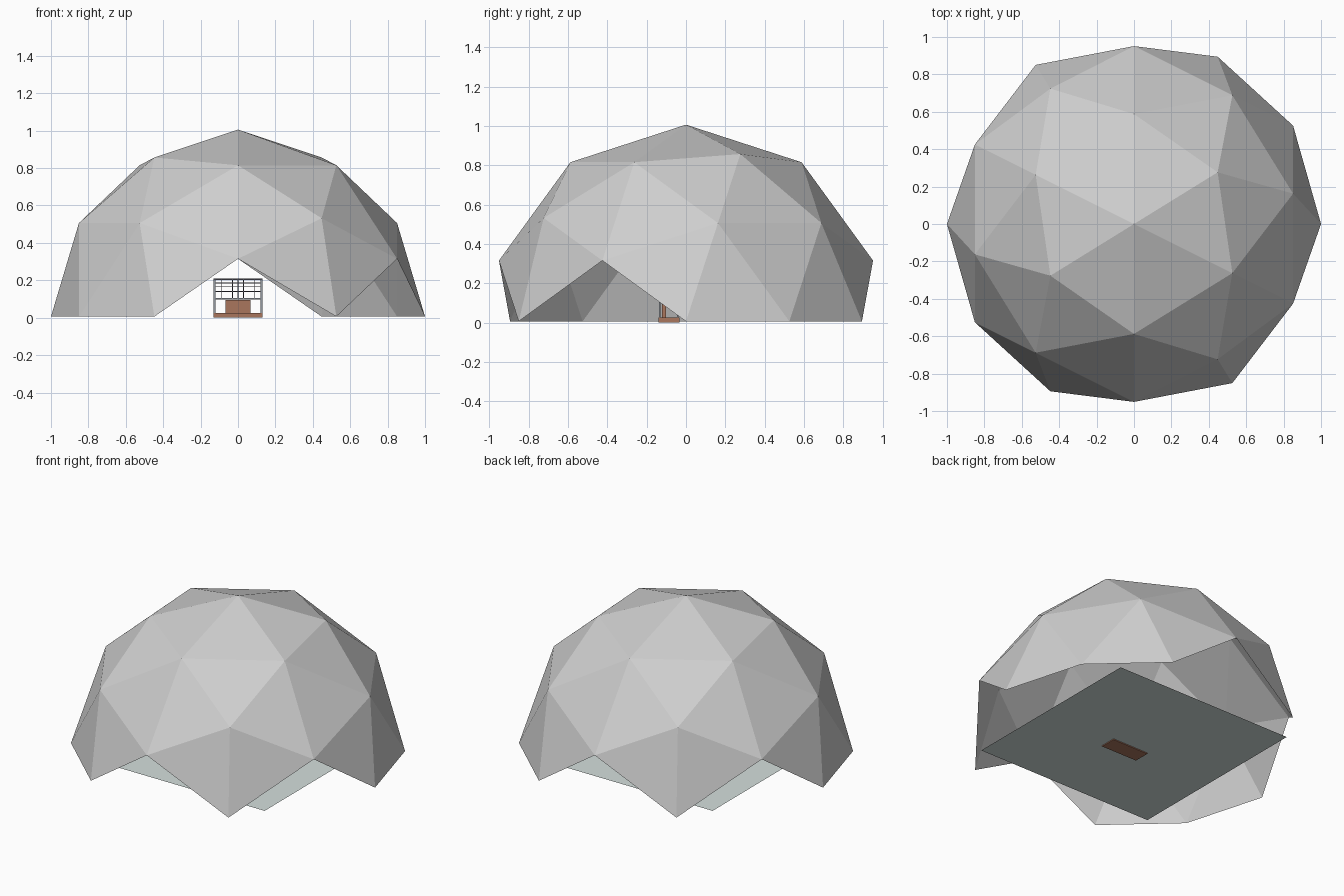
import bpy, bmesh
from mathutils import Matrix

if "Cube" in bpy.data.objects:
    bpy.data.objects.remove(bpy.data.objects["Cube"])

def material(name, rgb):
    m = bpy.data.materials.new(name)
    m.diffuse_color = (*rgb, 1)
    m.use_nodes = True
    m.node_tree.nodes["Principled BSDF"].inputs["Base Color"].default_value = m.diffuse_color
    return m

GREY = material("dome grey", (0.62, 0.62, 0.62))
FLOOR = material("pale floor", (0.66, 0.74, 0.72))
WOOD = material("brown wood", (0.40, 0.18, 0.11))
STEEL = material("frame grey", (0.30, 0.33, 0.36))
DARK = material("dark slats", (0.08, 0.08, 0.10))

BASE = 0.006   # level of the floor and the dome rim

def finish(name, bm, mat):
    me = bpy.data.meshes.new(name)
    bm.to_mesh(me)
    bm.free()
    me.materials.append(mat)
    ob = bpy.data.objects.new(name, me)
    bpy.context.collection.objects.link(ob)
    return ob

def boxes(name, ranges, mat):
    """One object made of boxes, each given as (x0, x1, y0, y1, z0, z1)."""
    bm = bmesh.new()
    for x0, x1, y0, y1, z0, z1 in ranges:
        m = Matrix.Translation(((x0 + x1) / 2, (y0 + y1) / 2, (z0 + z1) / 2))
        m = m @ Matrix.Diagonal((x1 - x0, y1 - y0, z1 - z0, 1))
        bmesh.ops.create_cube(bm, size=1, matrix=m)
    return finish(name, bm, mat)

# dome: icosphere laid on its side, keeping only whole triangles above ground
bm = bmesh.new()
bmesh.ops.create_icosphere(bm, subdivisions=2, radius=1)
turn = Matrix(((0, 0, 1), (1, 0, 0), (0, 1, 0)))
bmesh.ops.transform(bm, matrix=turn.to_4x4(), verts=bm.verts)
low = [f for f in bm.faces if min(v.co.z for v in f.verts) < -0.01]
bmesh.ops.delete(bm, geom=low, context='FACES')
bmesh.ops.translate(bm, vec=(0, 0, BASE), verts=bm.verts)
finish("dome_shell", bm, GREY)

# floor: single square sheet
bm = bmesh.new()
bmesh.ops.create_grid(bm, x_segments=1, y_segments=1, size=0.648,
                      matrix=Matrix.Translation((0, 0, BASE)))
finish("floor", bm, FLOOR)

# small booth: platform, counter, frame and slatted top
boxes("booth_platform", [(-0.132, 0.132, -0.139, -0.033, 0, 0.025)], WOOD)
boxes("booth_counter", [(-0.068, 0.068, -0.122, -0.102, 0.025, 0.095)], WOOD)

posts = [(s * 0.125 - 0.005, s * 0.125 + 0.005, y, y + 0.008, 0.025, 0.21)
         for s in (-1, 1) for y in (-0.138, -0.045)]
rails = [(-0.13, 0.13, -0.138, -0.130, 0.098, 0.105)]
boxes("booth_frame", posts + rails, STEEL)

bars = [(-0.13, 0.13, -0.137, -0.132, z - 0.002, z + 0.002)
        for z in (0.14, 0.165, 0.185)]
bars += [(x - 0.002, x + 0.002, -0.137, -0.132, 0.105, 0.205)
         for x in (-0.09, -0.03, 0, 0.03, 0.09)]
bars += [(-0.13, 0.13, y, y + 0.006, 0.202, 0.21)
         for y in (-0.138, -0.107, -0.076, -0.045)]
boxes("booth_lattice", bars, DARK)
